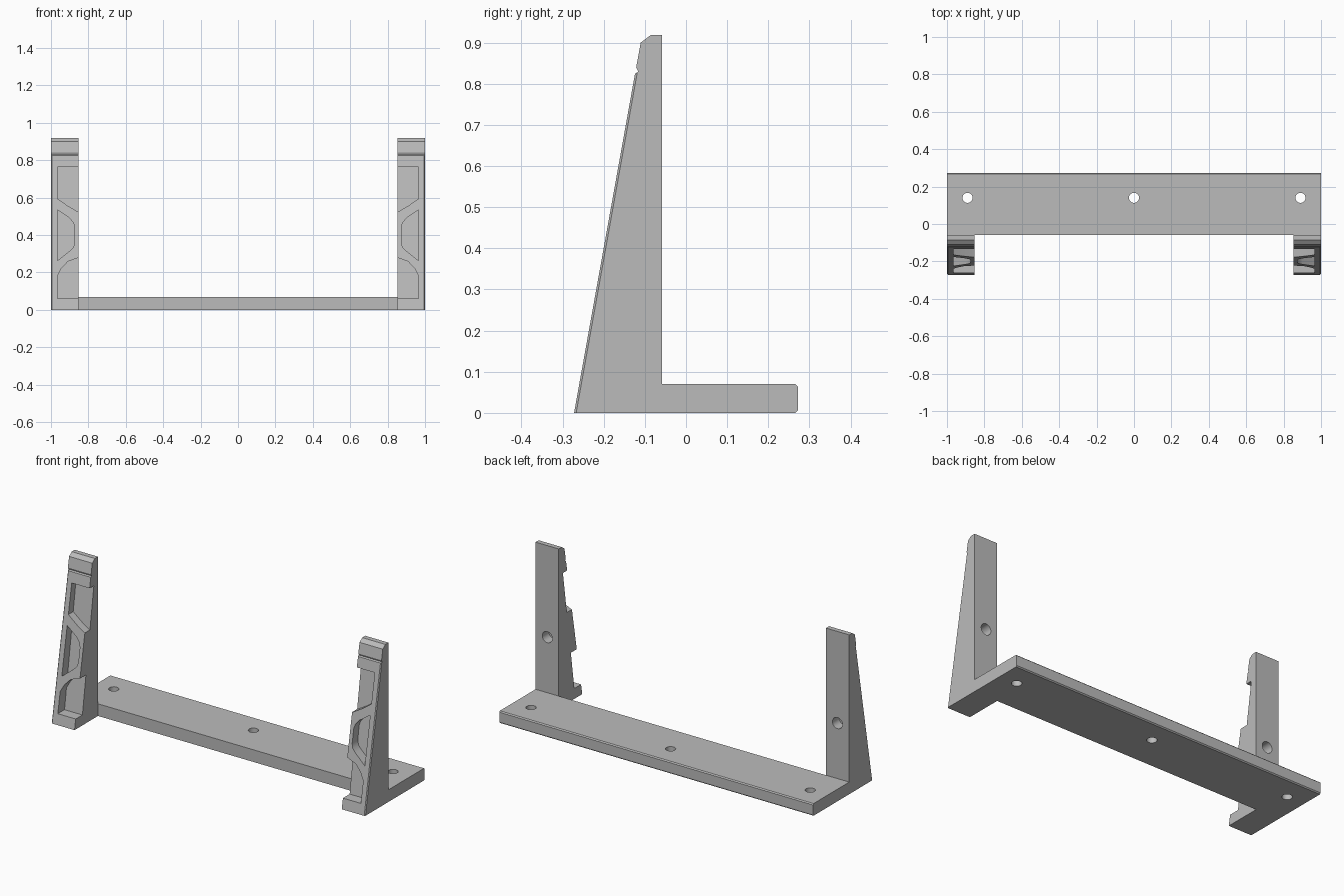
import bpy, bmesh, math
from mathutils import Matrix

if "Cube" in bpy.data.objects:
    bpy.data.objects.remove(bpy.data.objects["Cube"])

grey = bpy.data.materials.new("matte grey")
grey.use_nodes = True
grey.diffuse_color = (0.5, 0.5, 0.5, 1)
grey.node_tree.nodes["Principled BSDF"].inputs["Base Color"].default_value = (0.5, 0.5, 0.5, 1)


def make_object(name, bm):
    bmesh.ops.recalc_face_normals(bm, faces=bm.faces)
    mesh = bpy.data.meshes.new(name)
    bm.to_mesh(mesh)
    bm.free()
    mesh.materials.append(grey)
    obj = bpy.data.objects.new(name, mesh)
    bpy.context.collection.objects.link(obj)
    return obj


def loft(start, end):
    """Closed prism between two matching outlines."""
    bm = bmesh.new()
    a = [bm.verts.new(p) for p in start]
    b = [bm.verts.new(p) for p in end]
    bm.faces.new(a)
    bm.faces.new(b[::-1])
    for i in range(len(a)):
        j = (i + 1) % len(a)
        bm.faces.new((a[i], b[i], b[j], a[j]))
    return bm


def side_profile(points, x0, x1):
    return loft([(x0, y, z) for y, z in points], [(x1, y, z) for y, z in points])


def cylinder(centre, radius, depth, along_y=False):
    bm = bmesh.new()
    bmesh.ops.create_cone(bm, cap_ends=True, segments=32, radius1=radius, radius2=radius, depth=depth)
    turn = Matrix.Rotation(math.pi / 2, 4, "X") if along_y else Matrix()
    bmesh.ops.transform(bm, matrix=Matrix.Translation(centre) @ turn, verts=bm.verts)
    return make_object("cutter", bm)


def carve(obj, cutters):
    """Subtract the cutters, then remove them."""
    for cutter in cutters:
        cutter.hide_render = True
        mod = obj.modifiers.new("cut", "BOOLEAN")
        mod.operation = "DIFFERENCE"
        mod.solver = "EXACT"
        mod.object = cutter
    bpy.context.view_layer.update()
    result = obj.evaluated_get(bpy.context.evaluated_depsgraph_get())
    mesh = bpy.data.meshes.new_from_object(result)
    obj.modifiers.clear()
    obj.data = mesh
    for cutter in cutters:
        bpy.data.objects.remove(cutter)
    bpy.ops.object.select_all(action="DESELECT")
    obj.select_set(True)
    bpy.context.view_layer.objects.active = obj
    bpy.ops.object.shade_smooth_by_angle(angle=math.radians(30))


# Base plate with three through holes
BACK, JOIN, THICK, C = 0.272, -0.058, 0.07, 0.006
plate = make_object("base_plate", side_profile(
    [(JOIN, 0), (BACK - C, 0), (BACK, C), (BACK, THICK - C), (BACK - C, THICK), (JOIN, THICK)], -1, 1))
carve(plate, [cylinder((x, 0.14, 0.03), 0.027, 0.3) for x in (-0.89, 0, 0.89)])

# Upright outline, with a shallow groove below the head
ARM = [(-0.272, 0), (-0.124, 0.824), (-0.116, 0.829), (-0.121, 0.84), (-0.11, 0.9),
       (-0.086, 0.918), (JOIN, 0.918), (JOIN, 0)]

# Pocket outlines as (distance from centre, height); two are open on the inner side
POCKETS = [
    [(0.966, 0.765), (0.8, 0.765), (0.8, 0.524), (0.855, 0.524), (0.91, 0.556), (0.966, 0.595)],
    [(0.966, 0.535), (0.9, 0.49), (0.88, 0.465), (0.873, 0.44), (0.873, 0.36), (0.88, 0.335),
     (0.9, 0.315), (0.966, 0.262)],
    [(0.966, 0.06), (0.8, 0.06), (0.8, 0.278), (0.855, 0.278), (0.91, 0.258), (0.945, 0.22), (0.966, 0.18)],
]


def pocket_floor(z):
    return -0.209 + 0.148 * z


for name, side in (("left_upright", 1), ("right_upright", -1)):
    bm = side_profile(ARM, side * 0.852, side)
    # Fine chamfer on the outer front edge
    edges = [e for e in bm.edges if all(abs(v.co.x) > 0.99 and v.co.y < -0.12 for v in e.verts)
             and abs(e.verts[0].co.z - e.verts[1].co.z) > 0.1]
    bmesh.ops.bevel(bm, geom=edges, offset=0.005, segments=1, affect="EDGES")
    arm = make_object(name, bm)
    cutters = [make_object("cutter", loft([(side * x, -0.4, z) for x, z in outline],
                                          [(side * x, pocket_floor(z), z) for x, z in outline]))
               for outline in POCKETS]
    # Blind mounting hole in the back
    cutters.append(cylinder((side * 0.925, JOIN, 0.39), 0.032, 0.12, along_y=True))
    carve(arm, cutters)
